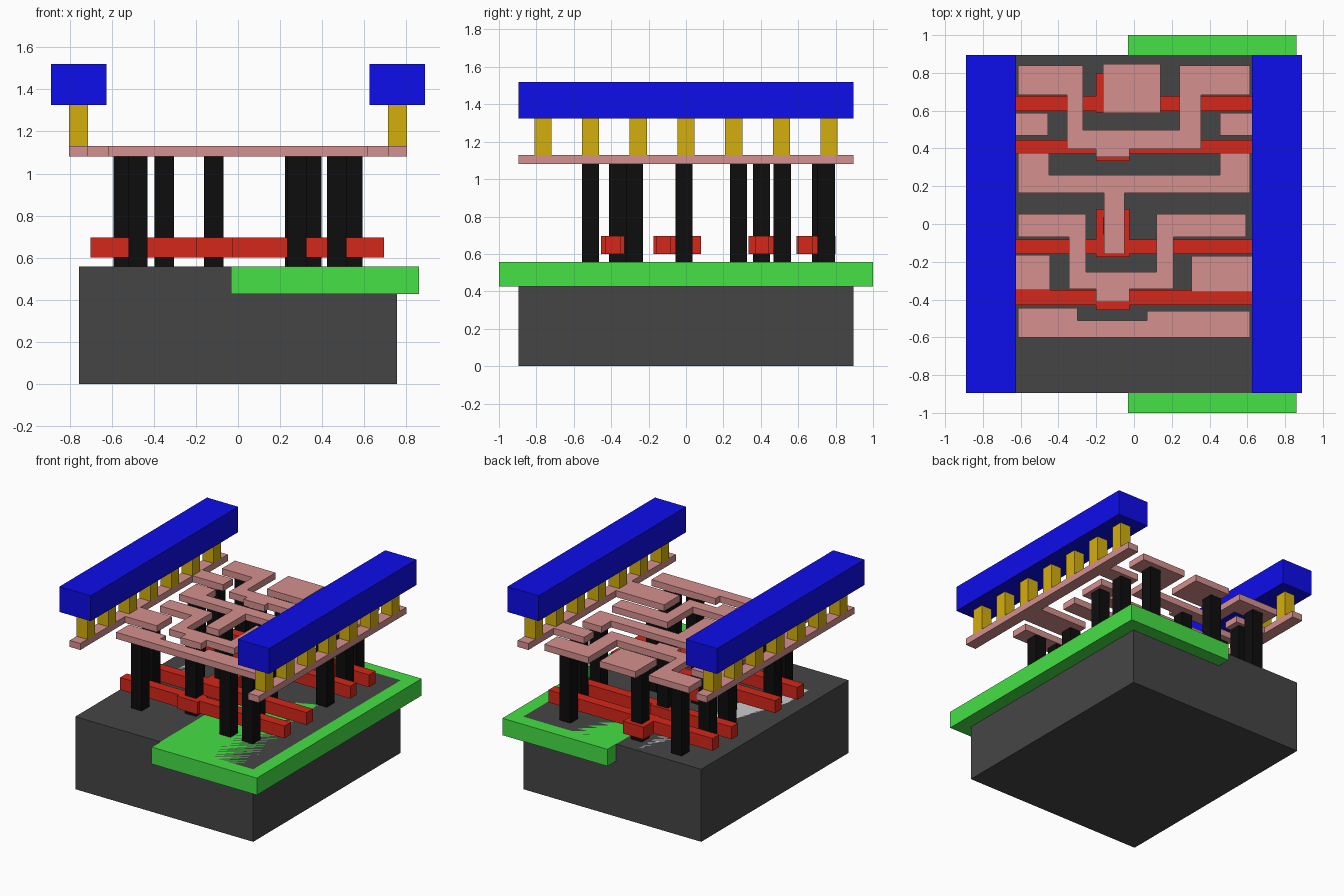
import bpy, bmesh


def material(name, r, g, b):
    m = bpy.data.materials.new(name)
    m.diffuse_color = (r, g, b, 1)
    return m


DARK = material("dark_grey", 0.06, 0.06, 0.06)
GREEN = material("green", 0.06, 0.75, 0.06)
RED = material("red", 0.66, 0.02, 0.01)
BLACK = material("black", 0.004, 0.004, 0.004)
PINK = material("pink", 0.66, 0.28, 0.27)
GOLD = material("gold", 0.66, 0.43, 0.004)
BLUE = material("blue", 0.004, 0.004, 0.83)


def prism(name, outline, z0, z1, mat=None):
    """Extrude a flat outline (list of x, y points) from z0 to z1."""
    bm = bmesh.new()
    face = bm.faces.new([bm.verts.new((x, y, z0)) for x, y in outline])
    top = bmesh.ops.extrude_face_region(bm, geom=[face])["geom"]
    for v in top:
        if isinstance(v, bmesh.types.BMVert):
            v.co.z = z1
    bmesh.ops.recalc_face_normals(bm, faces=bm.faces)
    mesh = bpy.data.meshes.new(name)
    bm.to_mesh(mesh)
    bm.free()
    if mat:
        mesh.materials.append(mat)
    obj = bpy.data.objects.new(name, mesh)
    bpy.context.collection.objects.link(obj)
    return obj


def box(name, x0, x1, y0, y1, z0, z1, mat=None):
    return prism(name, [(x0, y0), (x1, y0), (x1, y1), (x0, y1)], z0, z1, mat)


TOP = 0.557             # top of the base
M0, M1 = 1.08, 1.13     # metal layer
V1 = 1.325              # top of the gold posts
LEN = 0.895             # half depth

# Base, embedded well and the two doped surface areas
box("base_block", -0.756, 0.756, -LEN, LEN, 0, TOP, DARK)
box("well", -0.033, 0.86, -1, 1, 0.427, TOP, GREEN)
box("left_surface_area", -0.62, -0.20, -0.60, 0.85, 0.49, TOP)
box("right_surface_area", 0.20, 0.62, -0.60, 0.85, 0.49, TOP - 0.002)

# Red bars, each with a wider pad near the middle: bar y range, pad y range
for i, (y0, y1, p0, p1) in enumerate([(-0.43, -0.35, -0.455, -0.33),
                                      (-0.16, -0.083, -0.175, 0.08),
                                      (0.37, 0.445, 0.333, 0.47),
                                      (0.598, 0.677, 0.59, 0.80)]):
    a, b = -0.20, -0.025
    prism(f"red_bar_{i + 1}",
          [(-0.70, y0), (a, y0), (a, p0), (b, p0), (b, y0), (0.695, y0),
           (0.695, y1), (b, y1), (b, p1), (a, p1), (a, y1), (-0.70, y1)],
          0.60, 0.695, RED)

# Black pillars from the base up to the metal layer
pillars = [(-0.475, -0.51), (0.28, -0.51), (0.47, -0.51),
           (-0.545, -0.275), (0.35, -0.275),
           (-0.35, -0.01), (0.27, -0.01),
           (-0.545, 0.28), (0.545, 0.28), (-0.545, 0.515), (0.545, 0.515),
           (-0.475, 0.75), (0.47, 0.75),
           (-0.115, -0.366), (-0.115, -0.01), (-0.115, 0.403), (-0.115, 0.72)]
for i, (x, y) in enumerate(pillars):
    h = 0.046
    box(f"pillar_{i + 1}", x - h, x + h, y - h, y + h, TOP, M0, BLACK)

# Metal strips between the rails
box("metal_top_pad", -0.165, 0.14, 0.587, 0.847, M0, M1, PINK)
prism("metal_upper_u", [
    (-0.615, 0.84), (-0.27, 0.84), (-0.27, 0.497), (0.24, 0.497), (0.24, 0.84),
    (0.615, 0.84), (0.615, 0.683), (0.355, 0.683), (0.355, 0.397), (-0.025, 0.397),
    (-0.025, 0.355), (-0.20, 0.355), (-0.20, 0.397), (-0.355, 0.397),
    (-0.355, 0.683), (-0.615, 0.683)], M0, M1, PINK)
prism("metal_centre_strip", [
    (-0.615, 0.375), (-0.45, 0.375), (-0.45, 0.26), (0.455, 0.26), (0.455, 0.375),
    (0.615, 0.375), (0.615, 0.165), (-0.05, 0.165), (-0.05, -0.16),
    (-0.16, -0.16), (-0.16, 0.165), (-0.615, 0.165)], M0, M1, PINK)
prism("metal_lower_u", [
    (-0.615, 0.053), (-0.255, 0.053), (-0.255, -0.255), (0.12, -0.255), (0.12, 0.053),
    (0.593, 0.053), (0.593, -0.07), (0.21, -0.07), (0.21, -0.345), (-0.025, -0.345),
    (-0.025, -0.413), (-0.20, -0.413), (-0.20, -0.345), (-0.345, -0.345),
    (-0.345, -0.07), (-0.615, -0.07)], M0, M1, PINK)
prism("metal_bottom_strip", [
    (-0.615, -0.445), (-0.30, -0.445), (-0.30, -0.51), (0.07, -0.51), (0.07, -0.46),
    (0.615, -0.46), (0.615, -0.60), (-0.615, -0.60)], M0, M1, PINK)

# Each side: metal rail with two inward tabs, gold posts, blue beam
for side, s, low_x, low_y0, low_y1 in [("left", -1, 0.445, -0.35, -0.165),
                                       ("right", 1, 0.305, -0.36, -0.17)]:
    inn, out, tab = 0.713, 0.803, 0.455
    rail = [(out, -LEN), (out, LEN), (inn, LEN), (inn, 0.587), (tab, 0.587),
            (tab, 0.468), (inn, 0.468), (inn, low_y1), (low_x, low_y1),
            (low_x, low_y0), (inn, low_y0), (inn, -LEN)]
    prism(f"{side}_rail", [(s * x, y) for x, y in rail], M0, M1, PINK)
    for i in range(7):
        y = (i - 3) * 0.255
        box(f"{side}_post_{i + 1}", s * inn, s * out, y - 0.046, y + 0.046, M1, V1, GOLD)
    box(f"{side}_beam", s * 0.625, s * 0.89, -LEN, LEN, V1, 1.52, BLUE)
